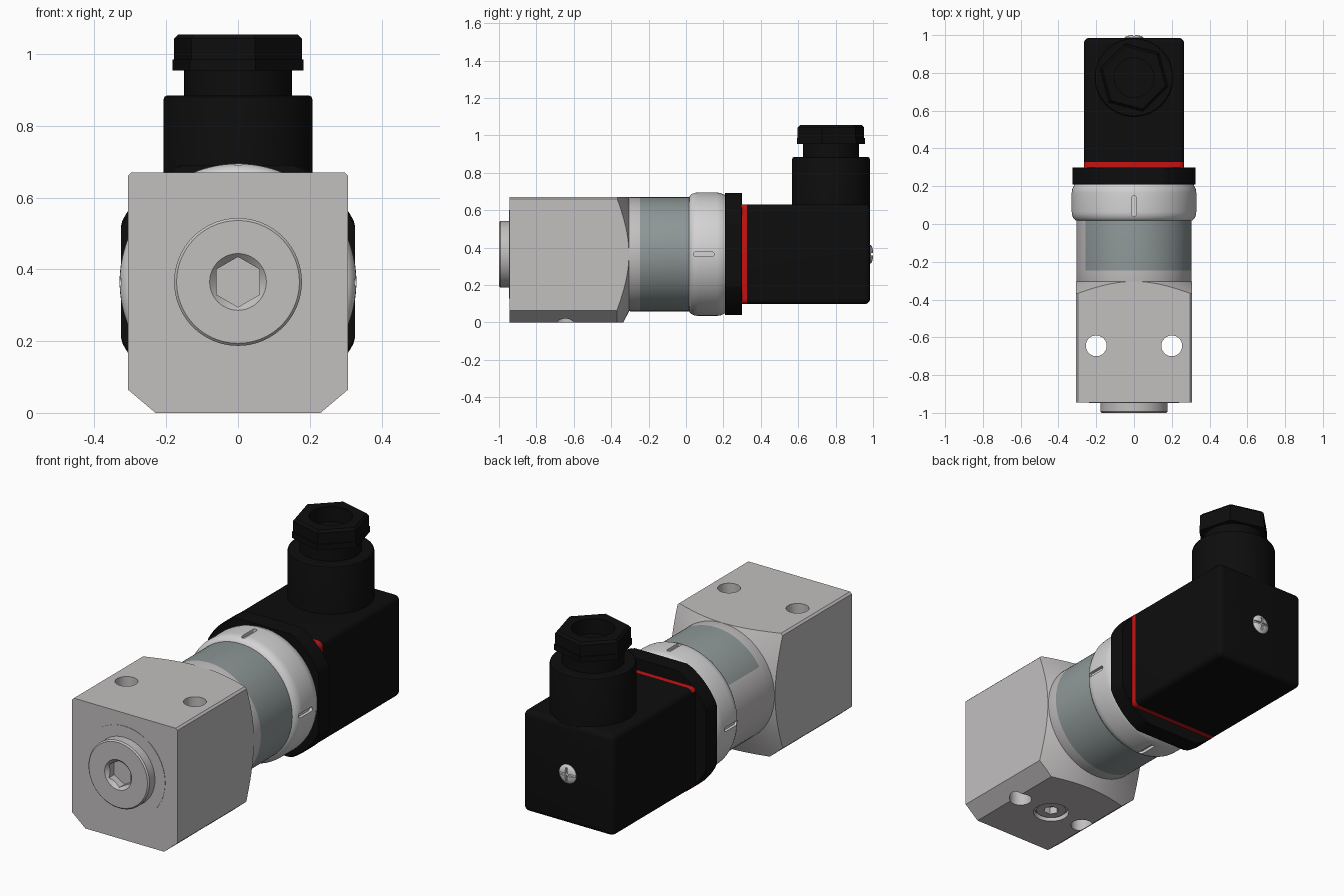
import bpy, bmesh
from math import sin, cos, pi, radians, atan2, degrees
from mathutils import Matrix, Vector

if "Cube" in bpy.data.objects:
    bpy.data.objects.remove(bpy.data.objects["Cube"])

AXIS_Z = 0.365      # height of the main valve axis
HOLE_Y = -0.645     # mounting holes


def material(name, r, g, b):
    m = bpy.data.materials.new(name)
    m.use_nodes = True
    m.diffuse_color = (r, g, b, 1)
    bsdf = next(n for n in m.node_tree.nodes if n.type == 'BSDF_PRINCIPLED')
    bsdf.inputs["Base Color"].default_value = (r, g, b, 1)
    return m


STEEL = material("brushed steel grey", 0.54, 0.52, 0.52)
PALE = material("pale metal", 0.66, 0.65, 0.65)
LABEL = material("label blue grey", 0.27, 0.31, 0.31)
BLACK = material("black plastic", 0.004, 0.004, 0.004)
RED = material("red seal", 0.56, 0.006, 0.006)


def finish(name, bm, mat=None):
    bmesh.ops.remove_doubles(bm, verts=bm.verts, dist=1e-5)
    bmesh.ops.recalc_face_normals(bm, faces=bm.faces)
    mesh = bpy.data.meshes.new(name)
    bm.to_mesh(mesh)
    bm.free()
    ob = bpy.data.objects.new(name, mesh)
    bpy.context.collection.objects.link(ob)
    if mat:
        mesh.materials.append(mat)
    return ob


def lathe(name, profile, mat=None, axis='y', center=(0, AXIS_Z), sides=96, start=0, clamp=9):
    """Closed solid turned about y or z; profile holds (position, radius)."""
    bm = bmesh.new()
    rings = []
    for pos, r in profile:
        ring = []
        for i in range(sides):
            a = radians(start) + 2 * pi * i / sides
            u = center[0] + max(-clamp, min(clamp, r * cos(a)))
            v = center[1] + max(-clamp, min(clamp, r * sin(a)))
            ring.append(bm.verts.new((u, pos, v) if axis == 'y' else (u, v, pos)))
        rings.append(ring)
    for a, b in zip(rings, rings[1:]):
        for i in range(sides):
            j = (i + 1) % sides
            bm.faces.new((a[i], a[j], b[j], b[i]))
    for (pos, r), ring in ((profile[0], rings[0]), (profile[-1], rings[-1])):
        if r > 0:
            bm.faces.new(ring)
    return finish(name, bm, mat)


def box(name, lo, hi, mat=None, bevel=0, rule=lambda e: True, turn=None):
    """Box between two corners; edges that pass the rule are rounded."""
    lo, hi = Vector(lo), Vector(hi)
    bm = bmesh.new()
    bmesh.ops.create_cube(bm, size=1)
    for v in bm.verts:
        v.co = (lo + hi) / 2 + v.co * (hi - lo)
    if bevel:
        bmesh.ops.bevel(bm, geom=[e for e in bm.edges if rule(e)], offset=bevel,
                        segments=5, profile=0.5, affect='EDGES')
    if turn:
        bm.transform(turn)
    return finish(name, bm, mat)


def boolean(ob, *cutters, operation='DIFFERENCE'):
    bpy.context.view_layer.objects.active = ob
    for c in cutters:
        mod = ob.modifiers.new("cut", 'BOOLEAN')
        mod.operation, mod.solver, mod.object = operation, 'EXACT', c
        bpy.ops.object.modifier_apply(modifier=mod.name)
        bpy.data.objects.remove(c)


def along(axis):
    return lambda e: abs((e.verts[0].co - e.verts[1].co).normalized()[axis]) > 0.9


# Valve block: chamfered section, extruded, with a turned rear end
half = [(0.23, 0), (0.307, 0.065), (0.307, 0.66), (0.297, 0.67)]
section = half + [(-x, z) for x, z in reversed(half)]
bm = bmesh.new()
face = bm.faces.new([bm.verts.new((x, -0.945, z)) for x, z in section])
ext = bmesh.ops.extrude_face_region(bm, geom=[face])
bmesh.ops.translate(bm, vec=(0, 0.645, 0),
                    verts=[g for g in ext["geom"] if isinstance(g, bmesh.types.BMVert)])
block = finish("valve_block", bm, STEEL)
boolean(block, lathe("turning", [(-1.1, 0.6), (-0.459, 0.6), (-0.303, 0.303), (-0.302, 0.303)],
                     sides=128), operation='INTERSECT')
boolean(block,
        *[lathe("hole_cutter", [(-0.1, 0.055), (0.8, 0.055)], axis='z',
                center=(x, HOLE_Y), sides=48) for x in (-0.2, 0.2)],
        lathe("bottom_bore", [(-0.1, 0.088), (0.06, 0.088)], axis='z',
              center=(0, HOLE_Y), sides=48))

# Plug in the bottom of the block
bottom_plug = lathe("bottom_plug", [(0.07, 0.084), (0.022, 0.084), (0.012, 0.074)], STEEL,
                    axis='z', center=(0, HOLE_Y), sides=48)
boolean(bottom_plug, lathe("socket_cutter", [(-0.02, 0.038), (0.05, 0.038)], axis='z',
                           center=(0, HOLE_Y), sides=6))

# Front face ring and hex socket plug
lathe("front_face_disc", [(-0.90, 0.237), (-0.947, 0.237)], STEEL)
front_plug = lathe("front_plug", [(-0.90, 0.178), (-0.993, 0.178), (-1.0, 0.171)], STEEL)
boolean(front_plug,
        lathe("countersink", [(-1.02, 0.099), (-0.981, 0.06), (-0.98, 0)]),
        lathe("hex_cutter", [(-1.02, 0.07), (-0.94, 0.07), (-0.915, 0)], sides=6, start=30))

# Round barrel; a wrapped label covers most of its circumference
barrel = lathe("barrel", [(-0.34, 0.25), (-0.31, 0.303), (-0.3, 0.305), (-0.245, 0.305),
                          (0.02, 0.305), (0.06, 0.30)], STEEL, sides=144)
barrel.data.materials.append(LABEL)
for p in barrel.data.polygons:
    c = p.center
    from_top = degrees(atan2(c.x, c.z - AXIS_Z))
    if -0.245 < c.y < 0.02 and -58 < from_top or (-0.245 < c.y < 0.02 and from_top < -130):
        p.material_index = 1

# Coil nut with four spanner slots
ring = lathe("coil_nut", [(0.015, 0.30), (0.02, 0.311), (0.032, 0.322), (0.05, 0.329),
                          (0.065, 0.33), (0.165, 0.33), (0.185, 0.327), (0.2, 0.32),
                          (0.212, 0.315)], PALE, sides=128)
for k in range(4):
    turn = Matrix.Translation((0, 0, AXIS_Z)) @ Matrix.Rotation(k * pi / 2, 4, 'Y')
    boolean(ring, box("slot_cutter", (-0.012, 0.04, 0.314), (0.012, 0.15, 0.4),
                      bevel=0.0115, rule=along(2), turn=turn))

# Connector flange: disc with four flats
flange = lathe("connector_flange", [(0.208, 0.36), (0.212, 0.365), (0.296, 0.365),
                                    (0.3, 0.36)], BLACK, sides=128, clamp=0.326)

# Red seal, covered on one side by the housing
seal = box("red_seal", (-0.266, 0.29, 0.098), (0.266, 0.327, 0.632), RED,
           bevel=0.03, rule=along(1))
seal.data.materials.append(BLACK)
for p in seal.data.polygons:
    if p.normal.x < -0.9:
        p.material_index = 1

# Connector housing and cable gland tower
box("connector_housing", (-0.266, 0.327, 0.098), (0.266, 0.985, 0.632), BLACK, bevel=0.03,
    rule=lambda e: any(v.co.y > 0.5 for v in e.verts))
GLAND = (0, 0.775)
lathe("gland_tower", [(0.5, 0.208), (0.872, 0.208), (0.881, 0.205), (0.885, 0.198)], BLACK,
      axis='z', center=GLAND, sides=64)
gland_neck = lathe("gland_neck", [(0.86, 0.15), (0.97, 0.15)], BLACK, axis='z',
                   center=GLAND, sides=64)
nut = lathe("gland_nut", [(0.955, 0.189), (0.985, 0.189), (0.985, 0.184), (1.043, 0.184),
                          (1.055, 0.172)], BLACK, axis='z', center=GLAND, sides=6, start=45)
boolean(nut, lathe("cable_hole", [(0.975, 0.105), (1.1, 0.105)], axis='z', center=GLAND, sides=48))

# Cross-slotted fixing screw at the back
screw = lathe("fixing_screw", [(0.96, 0.05), (0.987, 0.05), (0.994, 0.042), (0.999, 0.025),
                               (1.0, 0)], PALE, sides=48)
boolean(screw,
        box("slot_a", (-0.06, 0.989, AXIS_Z - 0.006), (0.06, 1.05, AXIS_Z + 0.006)),
        box("slot_b", (-0.006, 0.989, AXIS_Z - 0.035), (0.006, 1.05, AXIS_Z + 0.035)))

# Smooth round surfaces, keep machined edges sharp
bpy.ops.object.select_all(action='DESELECT')
for ob in bpy.context.scene.objects:
    if ob.type == 'MESH' and ob.data.materials:
        ob.select_set(True)
        bpy.context.view_layer.objects.active = ob
bpy.ops.object.shade_smooth_by_angle(angle=radians(28))
